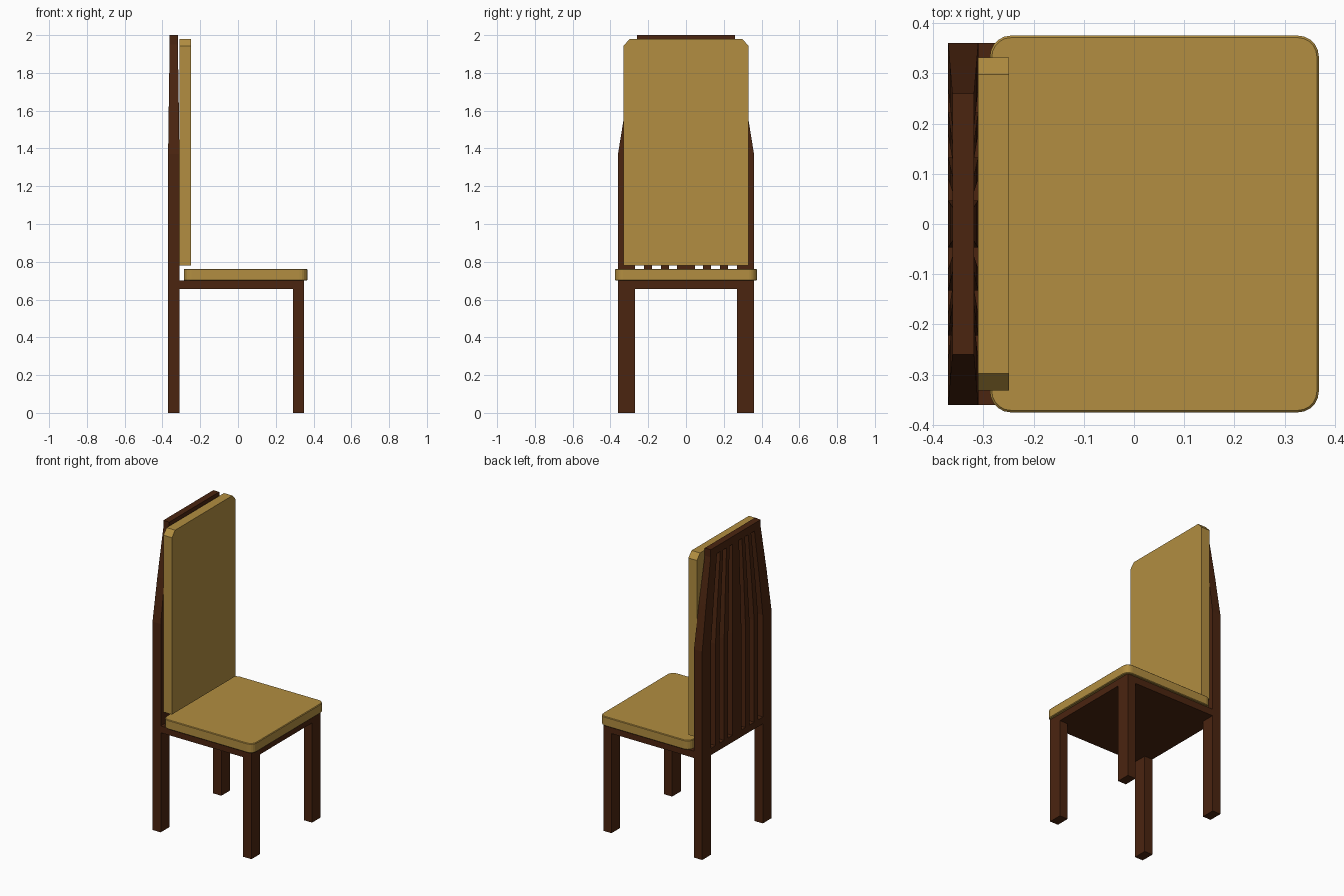
import bpy, bmesh

if "Cube" in bpy.data.objects:
    bpy.data.objects.remove(bpy.data.objects["Cube"])

def material(name, rgb):
    m = bpy.data.materials.new(name)
    m.diffuse_color = (*rgb, 1)
    m.use_nodes = True
    m.node_tree.nodes["Principled BSDF"].inputs["Base Color"].default_value = m.diffuse_color
    return m

wood = material("dark wood", (0.07, 0.018, 0.005))
fabric = material("tan fabric", (0.445, 0.27, 0.052))

def finish(name, bm, mat):
    bmesh.ops.recalc_face_normals(bm, faces=bm.faces)
    me = bpy.data.meshes.new(name)
    bm.to_mesh(me)
    bm.free()
    me.materials.append(mat)
    ob = bpy.data.objects.new(name, me)
    bpy.context.collection.objects.link(ob)
    return ob

def loft(name, rings, mat):
    """Rectangular bar through rings of (x0, x1, y0, y1, z)."""
    bm = bmesh.new()
    loops = [[bm.verts.new(p) for p in
              ((x0, y0, z), (x1, y0, z), (x1, y1, z), (x0, y1, z))]
             for x0, x1, y0, y1, z in rings]
    bm.faces.new(loops[0])
    bm.faces.new(loops[-1])
    for a, b in zip(loops, loops[1:]):
        for i in range(4):
            j = (i + 1) % 4
            bm.faces.new((a[i], a[j], b[j], b[i]))
    return finish(name, bm, mat)

def box(name, x0, x1, y0, y1, z0, z1, mat):
    return loft(name, [(x0, x1, y0, y1, z0), (x0, x1, y0, y1, z1)], mat)

# Back bars run straight up, then narrow towards the top rail
BACK_X, HALF = -0.34, 0.03
TAPER = [(1.37, 1.0), (1.65, 0.875), (1.95, 0.722)]

def back_bar(name, y0, y1, z0):
    loft(name, [(BACK_X - HALF * s, BACK_X + HALF * s, y0 * s, y1 * s, z)
                for z, s in [(z0, 1.0)] + TAPER], wood)

for side, s in (("left", 1), ("right", -1)):
    back_bar(f"back_post_{side}", s * 0.27, s * 0.36, 0)
    for n, y in enumerate((0.09, 0.18)):
        back_bar(f"slat_{side}_{n + 1}", s * y, s * (y + 0.042), 0.7)
    box(f"front_leg_{side}", 0.29, 0.35, s * 0.27, s * 0.36, 0, 0.655, wood)
back_bar("slat_centre", -0.047, 0.047, 0.7)
h = HALF * 0.722
box("top_rail", BACK_X - h, BACK_X + h, -0.26, 0.26, 1.95, 2.0, wood)

# Seat frame
box("seat_frame", -0.31, 0.35, -0.36, 0.36, 0.655, 0.70, wood)
box("lower_back_rail", -0.37, -0.31, -0.27, 0.27, 0.655, 0.70, wood)

# Seat cushion with rounded corners
seat = box("seat_cushion", -0.287, 0.368, -0.375, 0.375, 0.70, 0.762, fabric)
bm = bmesh.new()
bm.from_mesh(seat.data)
upright = [e for e in bm.edges if abs(e.verts[0].co.z - e.verts[1].co.z) > 0.01]
bmesh.ops.bevel(bm, geom=upright, offset=0.042, segments=5, profile=0.5, affect='EDGES')
rims = [e for e in bm.edges if abs(e.verts[0].co.z - e.verts[1].co.z) < 0.001]
bmesh.ops.bevel(bm, geom=rims, offset=0.004, segments=1, affect='EDGES')
bm.to_mesh(seat.data)
bm.free()

# Back cushion with clipped top corners
loft("back_cushion", [(-0.311, -0.249, -0.331, 0.331, 0.78),
                      (-0.311, -0.249, -0.331, 0.331, 1.943),
                      (-0.311, -0.249, -0.298, 0.298, 1.98)], fabric)
